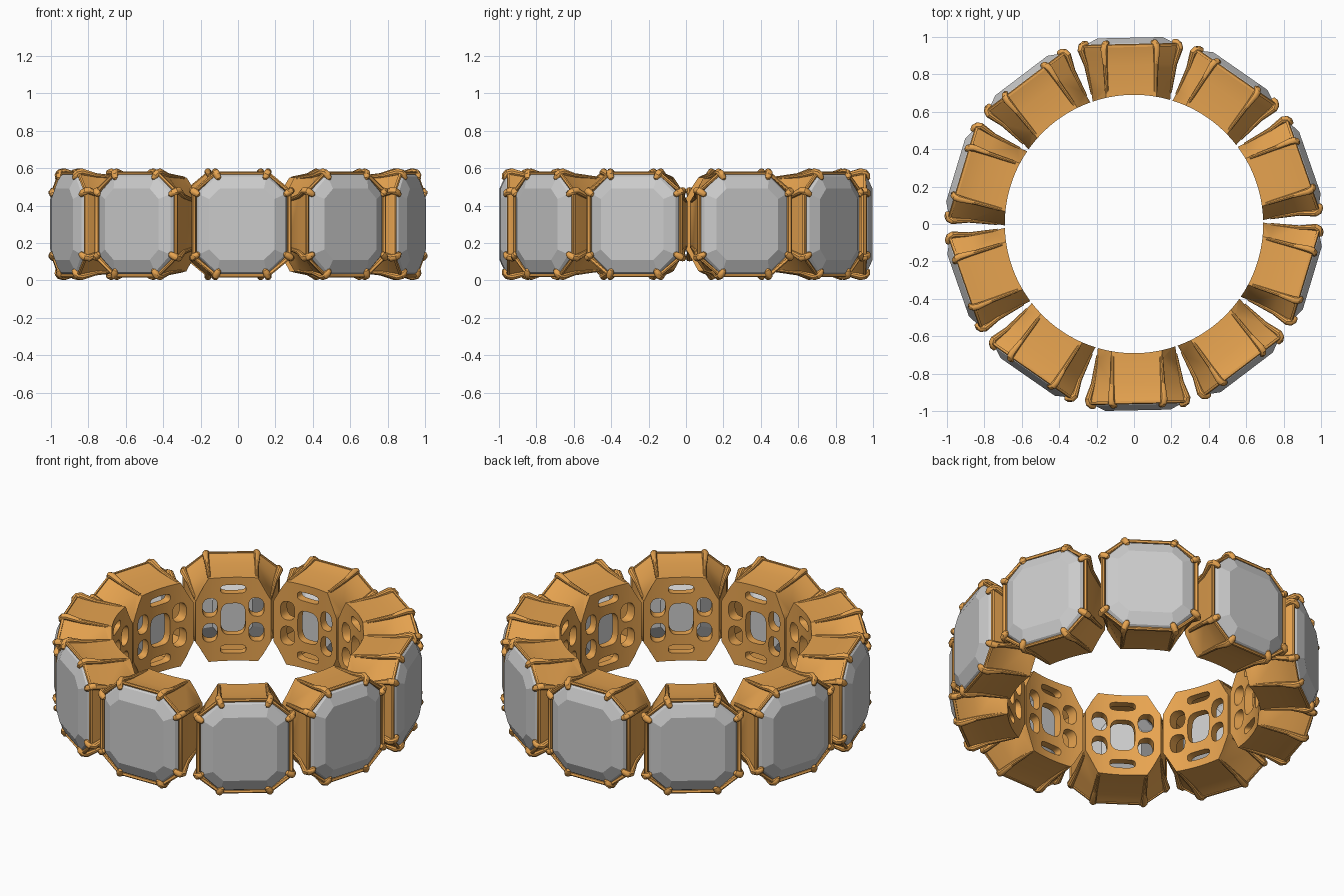
import bpy, bmesh, math
from mathutils import Vector, Matrix

if "Cube" in bpy.data.objects:
    bpy.data.objects.remove(bpy.data.objects["Cube"])

N, TILT, MID = 10, math.radians(1.2), 0.3
gold = bpy.data.materials.new("gold")
gold.diffuse_color = (0.8, 0.37, 0.08, 1)
gold.use_nodes = True
gold.node_tree.nodes["Principled BSDF"].inputs["Base Color"].default_value = gold.diffuse_color


def octagon(w, hu, hv, tu, tv):
    """Cut-corner rectangle facing -y at distance w from the ring axis."""
    pts = [(tu, hv), (hu, tv), (hu, -tv), (tu, -hv), (-tu, -hv), (-hu, -tv), (-hu, tv), (-tu, hv)]
    return [Vector((x, -w, z)) for x, z in pts]


def loft(bm, loops, caps=True, closed=False):
    rings = [[bm.verts.new(p) for p in lp] for lp in loops]
    pairs = list(zip(rings, rings[1:]))
    if closed:
        pairs.append((rings[-1], rings[0]))
    faces = []
    for a, b in pairs:
        n = len(a)
        for i in range(n):
            j = (i + 1) % n
            faces.append(bm.faces.new((a[i], a[j], b[j], b[i])))
    if caps and not closed:
        faces += [bm.faces.new(rings[0]), bm.faces.new(rings[-1])]
    return faces


def to_object(bm, name, mat=None):
    bmesh.ops.recalc_face_normals(bm, faces=bm.faces)
    me = bpy.data.meshes.new(name)
    bm.to_mesh(me)
    bm.free()
    if mat:
        me.materials.append(mat)
    ob = bpy.data.objects.new(name, me)
    bpy.context.collection.objects.link(ob)
    return ob


def tube(bm, path, radii, sides=10):
    """Round bar along a path with its own radius at each point."""
    loops = []
    for i, p in enumerate(path):
        d = path[min(i + 1, len(path) - 1)] - path[max(i - 1, 0)]
        u = d.cross(Vector((0.31, 0.1, 0.94))).normalized()
        v = d.cross(u).normalized()
        loops.append([p + radii[i] * (u * math.cos(t) + v * math.sin(t))
                      for t in (2 * math.pi * k / sides for k in range(sides))])
    loft(bm, loops)


def cutter(bm, cx, cz, rx, rz, power=3.5):
    """Rounded-rectangle prism for a window in the gallery plate."""
    def co(t):
        c, s = math.cos(t), math.sin(t)
        return (cx + rx * math.copysign(abs(c) ** (2 / power), c),
                cz + rz * math.copysign(abs(s) ** (2 / power), s))
    ring = [co(2 * math.pi * (k + 0.5) / 24) for k in range(24)]
    loft(bm, [[Vector((x, y, z)) for x, z in ring] for y in (-0.58, -0.77)])


# setting cup: flared octagonal wall outside, hollow seat inside
bm = bmesh.new()
loft(bm, [octagon(0.64, 0.205, 0.25, 0.135, 0.12),
          octagon(0.72, 0.214, 0.252, 0.135, 0.13),
          octagon(0.85, 0.236, 0.259, 0.136, 0.15),
          octagon(0.92, 0.256, 0.271, 0.138, 0.17),
          octagon(0.955, 0.262, 0.28, 0.14, 0.178),
          octagon(0.955, 0.248, 0.266, 0.134, 0.172),
          octagon(0.90, 0.235, 0.25, 0.13, 0.16),
          octagon(0.735, 0.19, 0.23, 0.12, 0.115)])
cup = to_object(bm, "cup_base", gold)

# window cutters: centre, top and bottom slots, four corner windows
bm = bmesh.new()
cutter(bm, 0, 0, 0.068, 0.095)
for s in (-1, 1):
    cutter(bm, 0, s * 0.18, 0.07, 0.026)
    for t in (-1, 1):
        cutter(bm, s * 0.127, t * 0.075, 0.042, 0.056, 2.6)
windows = to_object(bm, "window_cutter")

# finger hole cutter gives the plate its curved inner face
bm = bmesh.new()
bmesh.ops.create_cone(bm, cap_ends=True, segments=160, radius1=0.69, radius2=0.69, depth=1)
finger = to_object(bm, "finger_cutter")

for c in (windows, finger):
    m = cup.modifiers.new("cut", 'BOOLEAN')
    m.operation, m.object, m.solver = 'DIFFERENCE', c, 'EXACT'
deps = bpy.context.evaluated_depsgraph_get()
cup_mesh = bpy.data.meshes.new_from_object(cup.evaluated_get(deps))
for ob in (cup, windows, finger):
    bpy.data.objects.remove(ob)

# claws at the eight corners, bending over the stone, plus a thin rim
bm = bmesh.new()
low = octagon(0.70, 0.207, 0.246, 0.131, 0.124)
mid = octagon(0.85, 0.236, 0.26, 0.136, 0.15)
top = octagon(0.935, 0.264, 0.28, 0.141, 0.18)
for a, b, c in zip(low, mid, top):
    inward = Vector((-c.x, 0, -c.z)).normalized()
    out = Vector((0, -1, 0))
    path = [a, b, c, c + inward * 0.006 + out * 0.018, c + inward * 0.022 + out * 0.03,
            c + inward * 0.04 + out * 0.034, c + inward * 0.047 + out * 0.034]
    tube(bm, path, [0.010, 0.013, 0.019, 0.020, 0.019, 0.014, 0.005])
rim = [(0.945, 0.009), (0.957, 0.009), (0.962, 0.002), (0.957, -0.008), (0.945, -0.008)]
loft(bm, [octagon(w, 0.258 + e, 0.274 + e, 0.138 + e * 0.4, 0.176 + e * 0.4) for w, e in rim],
     closed=True)
claws = to_object(bm, "claws_base", gold)
claw_mesh = claws.data
bpy.data.objects.remove(claws)

# step-cut stone: flat table, crown, girdle and pavilion
bm = bmesh.new()
loft(bm, [octagon(0.995, 0.175, 0.19, 0.118, 0.135),
          octagon(0.965, 0.232, 0.256, 0.132, 0.162),
          octagon(0.95, 0.242, 0.266, 0.136, 0.166),
          octagon(0.935, 0.242, 0.266, 0.136, 0.166),
          octagon(0.86, 0.2, 0.225, 0.115, 0.14),
          octagon(0.765, 0.11, 0.13, 0.07, 0.08)])
stone = to_object(bm, "stone_base")
stone_mesh = stone.data
bpy.data.objects.remove(stone)

# repeat the set stone around the ring
metal = []
for k in range(N):
    rot = Matrix.Translation((0, 0, MID)) @ Matrix.Rotation(TILT + k * 2 * math.pi / N, 4, 'Z')
    for name, me in (("setting", cup_mesh), ("claws", claw_mesh), ("stone", stone_mesh)):
        ob = bpy.data.objects.new(f"{name}_{k + 1}", me)
        ob.matrix_world = rot
        bpy.context.collection.objects.link(ob)
        if name != "stone":
            metal.append(ob)

# smooth metal with crisp edges; stones stay faceted
for ob in metal[:2]:
    bpy.ops.object.select_all(action='DESELECT')
    ob.select_set(True)
    bpy.context.view_layer.objects.active = ob
    bpy.ops.object.shade_smooth_by_angle(angle=math.radians(35))
